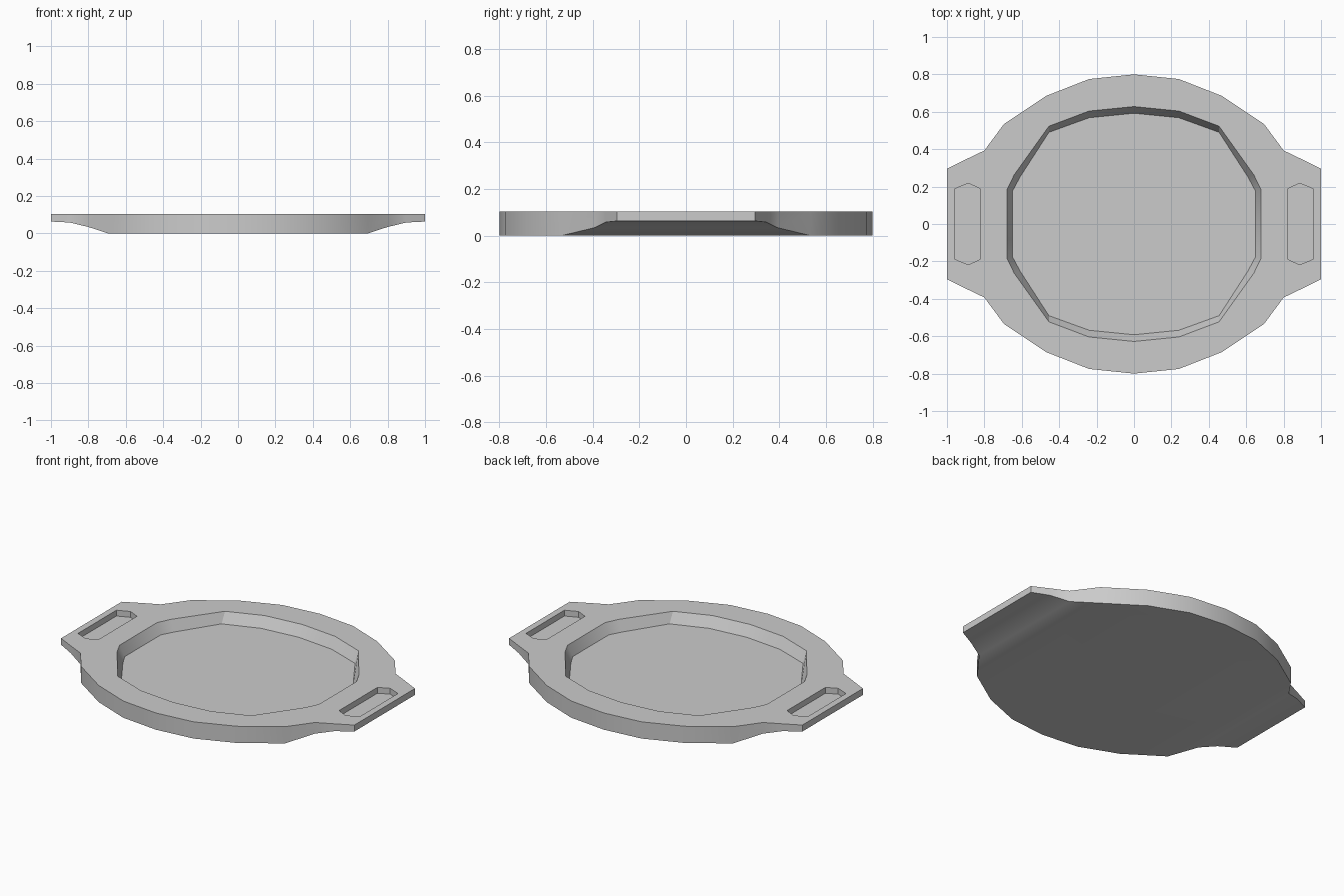
import bpy, bmesh, math
from mathutils import Vector

if "Cube" in bpy.data.objects:
    bpy.data.objects.remove(bpy.data.objects["Cube"])

TOP = 0.103


def full_loop(quarter):
    """Mirror quarter points (running +y to +x) into a full closed loop."""
    pts = []
    for sx, sy, rev in ((1, 1, False), (1, -1, True), (-1, -1, False), (-1, 1, True)):
        for x, y in (reversed(quarter) if rev else quarter):
            p = (x * sx, y * sy)
            if p not in pts:
                pts.append(p)
    return pts


def ring(pts, height):
    return [bm.verts.new((x, y, height(x) if callable(height) else height)) for x, y in pts]


def bridge(a, b):
    for i in range(len(a)):
        j = (i + 1) % len(a)
        bm.faces.new((a[i], a[j], b[j], b[i]))


def loop_edges(verts):
    return [bm.edges.get((verts[i - 1], verts[i])) for i in range(len(verts))]


def underside(x):
    return {0.8: 0.034, 0.9: 0.058, 1.0: 0.063}.get(abs(x), 0.0)


bm = bmesh.new()

# outer body wall, rising underneath toward the handles
outline = full_loop([(0, 0.8), (0.24, 0.775), (0.47, 0.685), (0.695, 0.535),
                     (0.8, 0.393), (0.9, 0.345), (1.0, 0.295)])
top = ring(outline, TOP)
base = ring(outline, underside)
bridge(top, base)

# underside: flat centre plus strips curving up to each handle
bm.faces.new([v for v in base if abs(v.co.x) < 0.75])
for s in (1, -1):
    side = sorted([v for v in base if v.co.x * s > 0.65],
                  key=lambda v: (abs(v.co.x), v.co.y))
    for i in range(0, len(side) - 2, 2):
        a, b, c, d = side[i:i + 4]
        bm.faces.new((a, b, d, c))

# central recess with sloping wall
rim = ring(full_loop([(0, 0.628), (0.24, 0.604), (0.455, 0.523),
                      (0.64, 0.264), (0.68, 0.183)]), TOP)
floor = ring(full_loop([(0, 0.592), (0.24, 0.568), (0.455, 0.49),
                        (0.61, 0.25), (0.65, 0.175)]), 0.038)
bridge(rim, floor)
bm.faces.new(floor)
edges = loop_edges(top) + loop_edges(rim)

# shallow grip slots in both handles
slot = [(0.89 + x - 0.005 * (x == 0), y) for x, y in
        ((0, 0.218), (0.07, 0.187), (0.07, -0.187),
         (0, -0.218), (-0.07, -0.187), (-0.07, 0.187))]
for s in (1, -1):
    pts = [(x * s, y) for x, y in slot]
    upper, lower = ring(pts, TOP), ring(pts, 0.067)
    bridge(upper, lower)
    bm.faces.new(lower)
    edges += loop_edges(upper)

# flat top surface around the recess and slots
bmesh.ops.triangle_fill(bm, edges=edges, use_beauty=True, normal=Vector((0, 0, 1)))
bmesh.ops.recalc_face_normals(bm, faces=bm.faces[:])

mesh = bpy.data.meshes.new("serving_tray")
bm.to_mesh(mesh)
bm.free()
tray = bpy.data.objects.new("serving_tray", mesh)
bpy.context.collection.objects.link(tray)
bpy.context.view_layer.objects.active = tray
tray.select_set(True)
bpy.ops.object.shade_smooth_by_angle(angle=math.radians(30))
